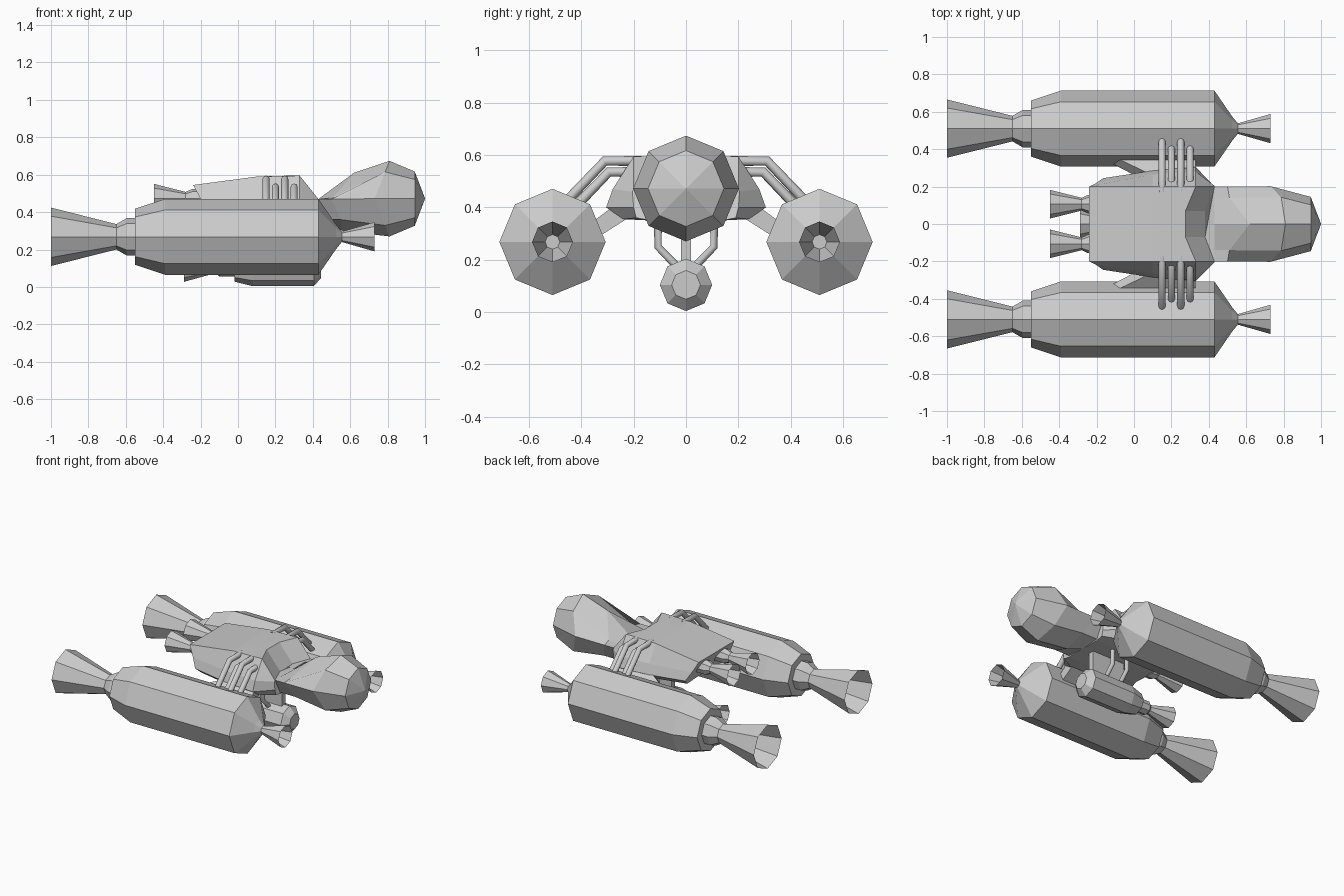
import bpy, bmesh
from math import sin, cos, pi

if "Cube" in bpy.data.objects:
    bpy.data.objects.remove(bpy.data.objects["Cube"])


def finish(name, bm):
    bmesh.ops.remove_doubles(bm, verts=bm.verts, dist=0.0005)
    bmesh.ops.recalc_face_normals(bm, faces=bm.faces)
    me = bpy.data.meshes.new(name)
    bm.to_mesh(me)
    bm.free()
    ob = bpy.data.objects.new(name, me)
    bpy.context.collection.objects.link(ob)
    return ob


def loft(name, rings, start_cap=True, end_cap=True):
    """Skin closed rings of points that all have the same count."""
    bm = bmesh.new()
    rows = [[bm.verts.new(p) for p in r] for r in rings]
    n = len(rows[0])
    for a, b in zip(rows, rows[1:]):
        for i in range(n):
            j = (i + 1) % n
            bm.faces.new((a[i], a[j], b[j], b[i]))
    if start_cap:
        bm.faces.new(rows[0])
    if end_cap:
        bm.faces.new(rows[-1])
    return finish(name, bm)


def mirrored(half):
    """Complete a half section (y >= 0) across the centre plane."""
    return half + [(x, -y, z) for x, y, z in reversed(half) if y > 0]


def lathe(name, profile, y, z, open_start=True, open_end=False):
    """Eight-sided turned part along x; profile is (x, radius)."""
    rings = [[(x, y + r * sin(k * pi / 4), z + r * cos(k * pi / 4)) for k in range(8)]
             for x, r in profile]
    return loft(name, rings, not open_start, not open_end)


def tube(name, points, r):
    cu = bpy.data.curves.new(name, 'CURVE')
    cu.dimensions = '3D'
    cu.bevel_depth = r
    cu.bevel_resolution = 2
    cu.use_fill_caps = True
    sp = cu.splines.new('POLY')
    sp.points.add(len(points) - 1)
    for p, co in zip(sp.points, points):
        p.co = (*co, 1)
    ob = bpy.data.objects.new(name, cu)
    bpy.context.collection.objects.link(ob)


# Main hull, rear to front
hull = [
    [(-.24, .07, .545), (-.24, .2, .545), (-.2, .22, .47),
     (-.165, .245, .41), (-.15, .2, .37), (-.12, .12, .36)],
    [(.1, .07, .59), (.1, .2, .59), (.1, .265, .47),
     (.1, .285, .40), (.1, .23, .355), (.1, .14, .35)],
    [(.275, .07, .595), (.33, .2, .595), (.33, .28, .47),
     (.33, .305, .40), (.33, .24, .355), (.33, .14, .35)],
    [(.38, .07, .47), (.43, .2, .47), (.43, .205, .46),
     (.43, .2, .40), (.43, .19, .36), (.43, .14, .35)],
]
loft("hull", [mirrored(s) for s in hull])

# Cockpit: flat neck deck, canopy and faceted dome nose
head = [
    [(.38, 0, .47), (.38, .14, .47), (.38, .2, .47), (.38, .14, .36), (.38, 0, .35)],
    [(.43, 0, .47), (.43, .14, .47), (.43, .2, .47), (.43, .14, .36), (.43, 0, .35)],
    [(.62, 0, .61), (.51, .14, .48), (.5, .2, .47), (.55, .14, .36), (.56, 0, .30)],
]
for x, r, bulge in ((.73, .202, .08), (.945, .145, 0), (1.0, .001, 0)):
    head.append([(x + bulge * abs(cos(k * pi / 4)), abs(r * sin(k * pi / 4)) if k % 4 else 0,
                  .472 + r * cos(k * pi / 4)) for k in range(5)])
loft("cockpit", [mirrored(s) for s in head])

# Small belly tank with rear nozzle, and its fin
lathe("belly_tank", [(-.29, .077), (-.12, .03), (-.1, .048), (-.02, .048), (-.02, .075),
                     (.08, .1), (.405, .1), (.445, .055)], 0, .104)
loft("belly_fin", [[(.1, -.02, z0), (.1, .02, z0), (.36, .02, z0), (.36, -.02, z0)]
                   for z0 in (.36, .19)])

for s, side in ((1, "left"), (-1, "right")):
    # Large side tank with main rear nozzle and small front nozzle
    lathe(f"{side}_tank", [(-1, .156), (-.65, .068), (-.595, .1), (-.55, .1), (-.55, .15),
                           (-.39, .203), (.43, .203), (.525, .065), (.555, .028)],
          s * .51, .268)
    lathe(f"{side}_front_nozzle", [(.555, .028), (.73, .078)], s * .51, .268,
          open_start=False, open_end=True)

    # Rear hull nozzle
    lathe(f"{side}_rear_nozzle", [(-.45, .077), (-.28, .034), (-.245, .05), (-.1, .05)],
          s * .106, .474)

    # Tapered pylon joining hull and tank
    loft(f"{side}_pylon", [
        [(.08, s * .27, .41), (.33, s * .27, .41), (.33, s * .22, .36), (.08, s * .22, .36)],
        [(-.13, s * .37, .335), (.33, s * .37, .335), (.33, s * .33, .29), (-.13, s * .33, .29)]])

    # Feed pipes: alternate tall and low pairs over the top
    for i in range(4):
        x = .15 + .05 * i
        if i % 2 == 0:
            path = [(x, s * .17, .577), (x, s * .31, .577), (x, s * .45, .43)]
        else:
            path = [(x, s * .19, .535), (x, s * .295, .535), (x, s * .42, .405)]
        tube(f"{side}_feed_pipe_{i + 1}", path, .019)

    # Pipes from hull underside to belly tank
    for i, x in enumerate((.15, .27)):
        tube(f"{side}_belly_pipe_{i + 1}",
             [(x, s * .107, .37), (x, s * .107, .25), (x, s * .04, .18)], .015)
